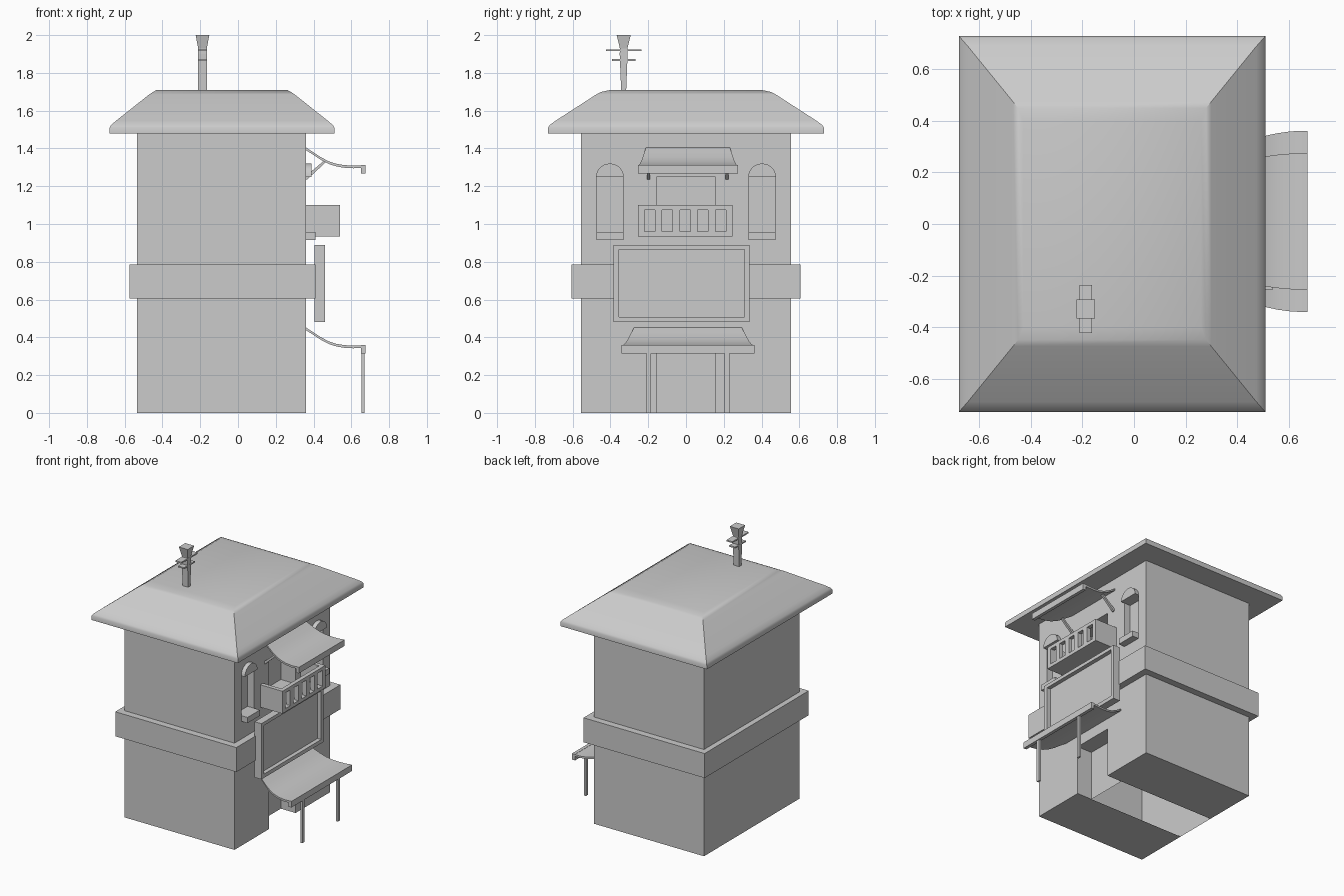
import bpy, bmesh, math
from mathutils import Vector

if "Cube" in bpy.data.objects:
    bpy.data.objects.remove(bpy.data.objects["Cube"])


def make(name, faces, smooth=0):
    """Object from a list of polygons given as coordinate tuples."""
    bm = bmesh.new()
    for f in faces:
        bm.faces.new([bm.verts.new(p) for p in f])
    bmesh.ops.remove_doubles(bm, verts=bm.verts, dist=1e-5)
    bmesh.ops.recalc_face_normals(bm, faces=bm.faces)
    me = bpy.data.meshes.new(name)
    bm.to_mesh(me)
    bm.free()
    ob = bpy.data.objects.new(name, me)
    bpy.context.collection.objects.link(ob)
    if smooth:
        bpy.ops.object.select_all(action='DESELECT')
        bpy.context.view_layer.objects.active = ob
        ob.select_set(True)
        bpy.ops.object.shade_smooth_by_angle(angle=math.radians(smooth))
    return ob


def loft(rings, cap=True, closed=False):
    """Quads between consecutive rings of points, optionally capped."""
    faces = []
    pairs = list(zip(rings, rings[1:])) + ([(rings[-1], rings[0])] if closed else [])
    for a, b in pairs:
        n = len(a)
        faces += [(a[i], a[(i + 1) % n], b[(i + 1) % n], b[i]) for i in range(n)]
    return faces + ([rings[0], rings[-1]] if cap else [])


def rect(x0, x1, y0, y1, z):
    return [(x0, y0, z), (x1, y0, z), (x1, y1, z), (x0, y1, z)]


def wall_rect(x, y0, y1, z0, z1):
    return [(x, y0, z0), (x, y1, z0), (x, y1, z1), (x, y0, z1)]


def box_faces(x0, x1, y0, y1, z0, z1):
    return loft([rect(x0, x1, y0, y1, z0), rect(x0, x1, y0, y1, z1)])


def box(name, *dims):
    return make(name, box_faces(*dims))


# Tower body: street wall is a grid with recessed door and window cells
X0, X1, Y, H, D = -0.535, 0.36, 0.555, 1.49, 0.155
ys = [-Y, -0.475, -0.33, -D, D, 0.33, 0.475, Y]
zs = [0, 0.36, 0.95, 1.25, H]
recess = {(3, 0): 0.12, (3, 2): 0.12, (1, 2): 0.05, (5, 2): 0.05}
faces = []
for i in range(len(ys) - 1):
    for j in range(len(zs) - 1):
        cell = wall_rect(X1, ys[i], ys[i + 1], zs[j], zs[j + 1])
        depth = recess.get((i, j))
        if not depth:
            faces.append(cell)
            continue
        back = [(x - depth, y, z) for x, y, z in cell]
        faces.append(back)
        for k in range(4):
            if j == 0 and k == 0:
                continue  # the doorway has no floor
            m = (k + 1) % 4
            faces.append((cell[k], cell[m], back[m], back[k]))
faces.append(wall_rect(X0, -Y, Y, 0, H))
for s in (-1, 1):
    faces.append([(X0, s * Y, 0), (X1, s * Y, 0), (X1, s * Y, H), (X0, s * Y, H)])
    faces.append([(X0, s * Y, 0), (X1, s * Y, 0), (X1, s * D, 0), (X0, s * D, 0)])
make("tower_body", faces)

# Band around the middle
inner, outer = (X0, X1, -Y, Y), (-0.575, 0.41, -0.605, 0.605)
make("middle_band", loft([rect(*inner, 0.605), rect(*outer, 0.605),
                          rect(*outer, 0.785), rect(*inner, 0.785)], cap=False))

# Hipped roof with rounded eaves and flat top: half width, half depth, height
CX = -0.085
prof = [(0.595, 0.73, 1.48), (0.595, 0.73, 1.51), (0.588, 0.722, 1.523),
        (0.56, 0.69, 1.547), (0.385, 0.475, 1.686), (0.365, 0.45, 1.699),
        (0.345, 0.40, 1.71)]
make("roof", loft([rect(CX - a, CX + a, -b, b, z) for a, b, z in prof]), 32)

# Roof mast with two cross arms: half width x, half width y, height
MX, MY = -0.188, -0.33
mast = [(0.023, 0.013, 1.70), (0.023, 0.021, 1.90), (0.023, 0.02, 1.93), (0.036, 0.037, 2.0)]
make("mast", loft([rect(MX - a, MX + a, MY - b, MY + b, z) for a, b, z in mast]))
for n, (z, h) in enumerate([(1.92, 0.094), (1.868, 0.062)]):
    box(f"mast_arm_{n}", MX - 0.024, MX + 0.024, MY - h, MY + h, z - 0.005, z + 0.005)

# Framed board with recessed panel
b = (-0.385, 0.335, 0.48, 0.89)
p = (-0.355, 0.31, 0.508, 0.865)
make("board", loft([wall_rect(0.405, *b), wall_rect(0.46, *b),
                    wall_rect(0.46, *p), wall_rect(0.43, *p)]))

# Balcony: open tray with a slotted front rail
y0, y1, z0, z1 = -0.255, 0.245, 0.935, 1.10
box("balcony_floor", 0.36, 0.54, y0, y1, z0, 0.96)
for n, y in enumerate((y0, y1 - 0.03)):
    box(f"balcony_side_{n}", 0.36, 0.54, y, y + 0.03, 0.96, z1)
box("balcony_top_rail", 0.51, 0.54, y0 + 0.03, y1 - 0.03, 1.075, z1)
edges = [y0 + 0.03]
for k in range(5):
    c = -0.193 + k * 0.094
    edges += [c - 0.028, c + 0.028]
edges.append(y1 - 0.03)
for n in range(0, len(edges), 2):
    if edges[n + 1] - edges[n] > 0.001:
        box(f"balcony_bar_{n // 2}", 0.51, 0.54, edges[n], edges[n + 1], 0.96, 1.075)

# Arched window hoods and sills
for side, yc in (("left", -0.403), ("right", 0.403)):
    arc = [(yc + 0.073 * math.cos(math.pi * i / 16), 1.25 + 0.07 * math.sin(math.pi * i / 16))
           for i in range(17)]
    make(f"window_hood_{side}", loft([[(x, y, z) for y, z in arc] for x in (0.35, 0.39)]), 30)
    box(f"window_sill_{side}", 0.31, 0.41, yc - 0.072, yc + 0.072, 0.915, 0.957)


# Curved canopies that flare outward, each with a front lip
def canopy(name, top, w0, w1, yc=0.01):
    curve = [(0.36, 0), (0.40, -0.026), (0.44, -0.052), (0.48, -0.073), (0.52, -0.086),
             (0.56, -0.093), (0.61, -0.096), (0.66, -0.094)]
    rings = []
    for x, dz in curve:
        w = w0 + (w1 - w0) * math.sin((x - 0.36) / 0.30 * math.pi / 2)
        z = top + dz
        rings.append([(x, yc - w, z - 0.014), (x, yc + w, z - 0.014),
                      (x, yc + w, z), (x, yc - w, z)])
    make(name, loft(rings), 30)
    box(name + "_lip", 0.65, 0.674, yc - w1, yc + w1, top - 0.138, top - 0.093)


canopy("upper_canopy", 1.405, 0.222, 0.265)
canopy("lower_canopy", 0.452, 0.285, 0.352)

# Canopy posts and slanted brackets
for n, y in enumerate((-0.198, 0.217)):
    box(f"canopy_post_{n}", 0.655, 0.67, y - 0.012, y + 0.012, 0, 0.32)
    strut = [(0.355, 1.235), (0.365, 1.235), (0.468, 1.33), (0.455, 1.335), (0.355, 1.25)]
    make(f"canopy_bracket_{n}", loft([[(x, y + s, z) for x, z in strut] for s in (-0.008, 0.008)]))
